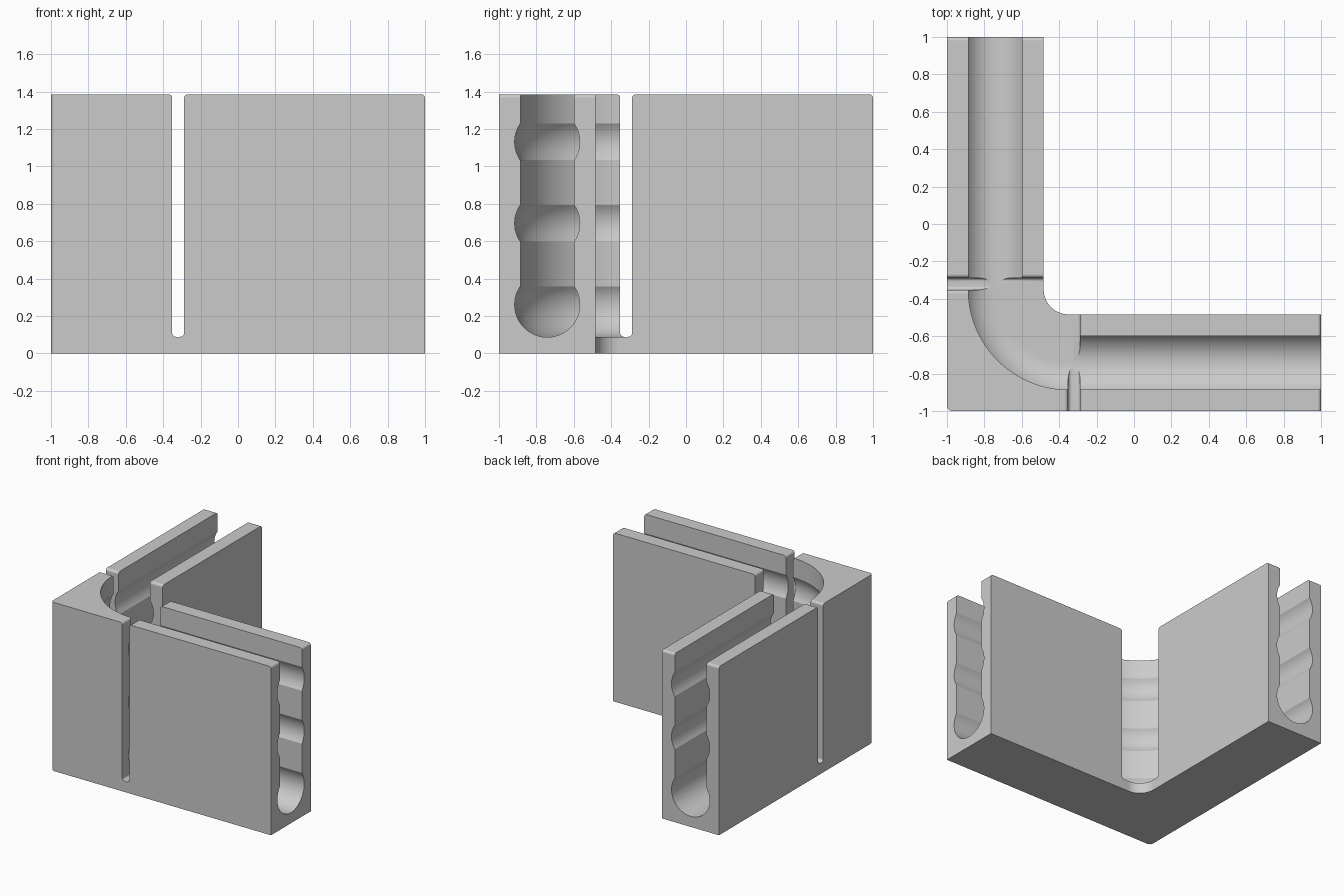
import bpy, bmesh, math

if "Cube" in bpy.data.objects:
    bpy.data.objects.remove(bpy.data.objects["Cube"])

HEIGHT = 1.385
FLOOR = 0.087            # depth of the channel floor
INNER = -0.483           # inside face of both arms
PIVOT = -0.35            # centre of the corner bend
CENTRE = -0.742          # centre line of the channel
HALF = 0.144             # channel half width
TUBE = 0.174             # radius of the tube grooves
TUBE_Z = [FLOOR + TUBE + i * 0.435 for i in range(3)]
SLOT, SLOT_HALF, ROUND = -0.32, 0.032, 0.02
ABOVE = HEIGHT + 0.1


def arc(cx, cy, r, start, end, steps):
    angles = [math.radians(start + (end - start) * i / steps) for i in range(steps + 1)]
    return [(cx + r * math.cos(a), cy + r * math.sin(a)) for a in angles]


def loft(name, rings):
    """Closed solid through equal rings of points."""
    bm = bmesh.new()
    loops = [[bm.verts.new(p) for p in ring] for ring in rings]
    n = len(loops[0])
    for a, b in zip(loops, loops[1:]):
        for i in range(n):
            j = (i + 1) % n
            bm.faces.new((a[i], a[j], b[j], b[i]))
    bm.faces.new(loops[0])
    bm.faces.new(loops[-1])
    bmesh.ops.recalc_face_normals(bm, faces=bm.faces)
    mesh = bpy.data.meshes.new(name)
    bm.to_mesh(mesh)
    bm.free()
    obj = bpy.data.objects.new(name, mesh)
    bpy.context.collection.objects.link(obj)
    return obj


def groove_side():
    """One side of the channel section, bottom to top, as (offset, z)."""
    bite = math.degrees(math.acos(HALF / TUBE))
    pts = []
    for i, z in enumerate(TUBE_Z):
        pts += arc(0, z, TUBE, -90 if i == 0 else -bite, bite, 26 if i == 0 else 14)
    return pts + [(HALF, ABOVE)]


# Angled block with a rounded outer edge and a filleted inside corner
outline = arc(-0.97, -0.97, 0.03, 180, 270, 6)
outline += [(1, -1), (1, INNER)]
outline += arc(PIVOT, PIVOT, PIVOT - INNER, 270, 180, 24)
outline += [(INNER, 1), (-1, 1)]
block = loft("corner_block", [[(x, y, z) for x, y in outline] for z in (0, HEIGHT)])

side = groove_side()
cutters = []

# Corner hollow: outer channel side swept round the bend, open to the inside
bend = PIVOT - CENTRE
section = [(0.05, FLOOR)] + [(bend + o, z) for o, z in side] + [(0.05, ABOVE)]
stations = [(PIVOT, PIVOT + 0.03, 180)]
stations += [(PIVOT, PIVOT, 180 + 90 * i / 32) for i in range(33)]
stations += [(PIVOT + 0.03, PIVOT, 270)]
rings = []
for ox, oy, deg in stations:
    c, s = math.cos(math.radians(deg)), math.sin(math.radians(deg))
    rings.append([(ox + r * c, oy + r * s, z) for r, z in section])
cutters.append(loft("corner_hollow", rings))

# Channel section, slot profile and end rounding, each as (across, z)
channel = side + [(-o, z) for o, z in reversed(side[1:])]
half_slot = arc(SLOT_HALF - ROUND, FLOOR + 0.002 + ROUND, ROUND, -90, 0, 6)
half_slot += arc(SLOT_HALF + ROUND, HEIGHT - ROUND, ROUND, 180, 90, 6)
half_slot.append((SLOT_HALF + ROUND, ABOVE))
slot = half_slot + [(-o, z) for o, z in reversed(half_slot)]
end_round = arc(1 - ROUND, HEIGHT - ROUND, ROUND, 0, 90, 6)
end_round += [(1 - ROUND, ABOVE), (1.1, ABOVE), (1.1, HEIGHT - ROUND)]

# The same cuts on both arms, swapped across the diagonal
for arm, swap in (("left", False), ("back", True)):
    def place(along, across, z):
        return (across, along, z) if swap else (along, across, z)

    cutters.append(loft(arm + "_channel", [
        [place(a, CENTRE + o, z) for o, z in channel] for a in (PIVOT, 1.1)]))
    cutters.append(loft(arm + "_slot", [
        [place(SLOT + o, c, z) for o, z in slot] for c in (-1.1, -0.4)]))
    cutters.append(loft(arm + "_end_round", [
        [place(o, c, z) for o, z in end_round] for c in (-1.1, -0.4)]))

bpy.ops.object.select_all(action='DESELECT')
bpy.context.view_layer.objects.active = block
block.select_set(True)
for cutter in cutters:
    cutter.hide_render = True
    mod = block.modifiers.new(cutter.name, 'BOOLEAN')
    mod.operation = 'DIFFERENCE'
    mod.solver = 'EXACT'
    mod.object = cutter
    bpy.ops.object.modifier_apply(modifier=mod.name)
    bpy.data.objects.remove(cutter)

# Plain grey finish, smooth curves with crisp edges
grey = bpy.data.materials.new("plain_grey")
grey.use_nodes = True
grey.diffuse_color = (0.6, 0.6, 0.6, 1)
grey.node_tree.nodes["Principled BSDF"].inputs["Base Color"].default_value = (0.6, 0.6, 0.6, 1)
block.data.materials.clear()
block.data.materials.append(grey)
bpy.ops.object.shade_smooth_by_angle(angle=math.radians(25))
weighted = block.modifiers.new("weighted_normals", 'WEIGHTED_NORMAL')
weighted.keep_sharp = True
